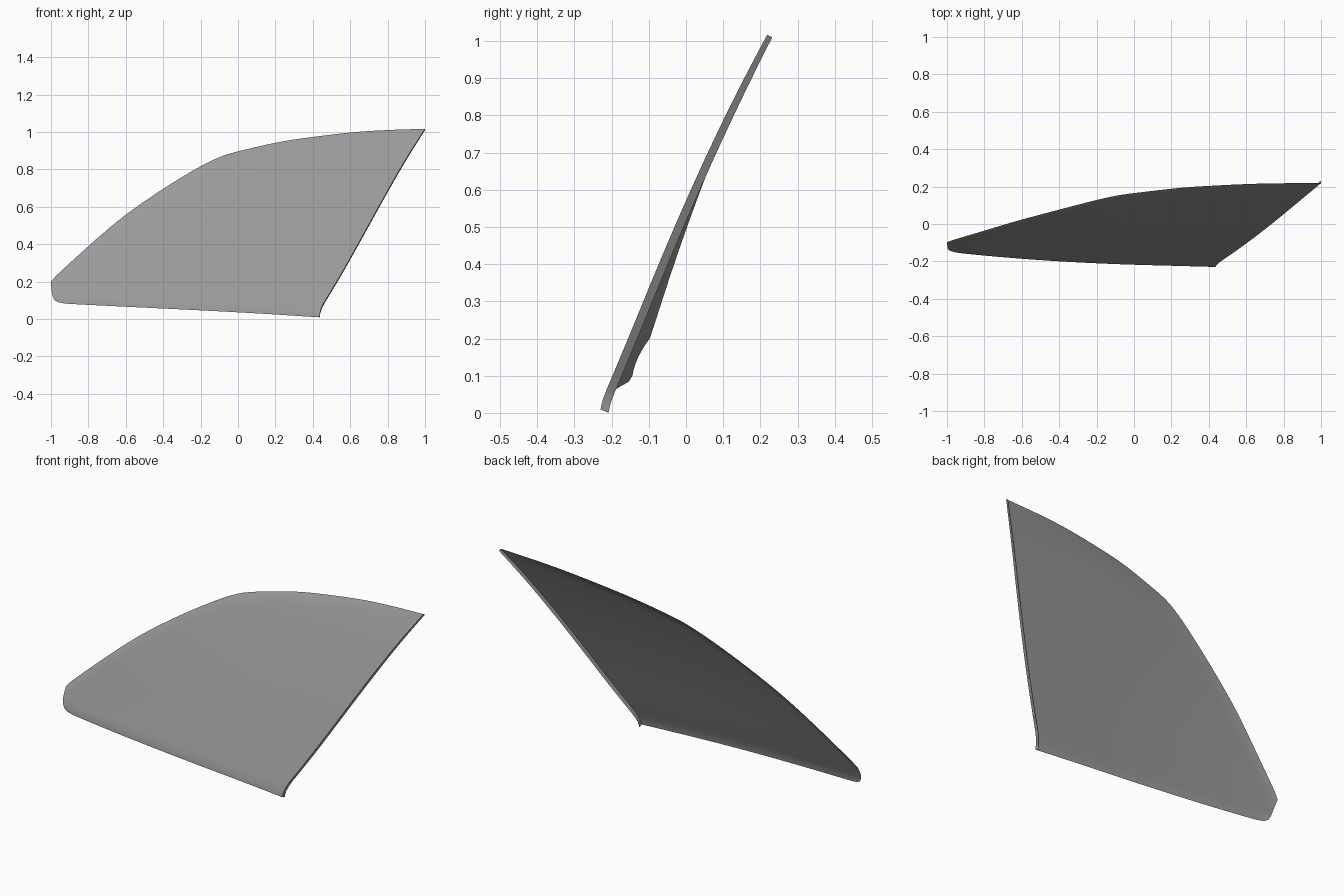
import bpy, bmesh, math
from mathutils import Vector

if "Cube" in bpy.data.objects:
    bpy.data.objects.remove(bpy.data.objects["Cube"])

NU, NV = 60, 28

# Outline of the pane in the front view (x, z), as four edges
BOTTOM = [(-0.98, 0.10), (-0.965, 0.09), (-0.944, 0.085), (-0.9, 0.08), (0.0, 0.037), (0.436, 0.009)]
TOP = [(-1.0, 0.20), (-0.976, 0.23), (-0.74, 0.444), (-0.60, 0.56), (-0.40, 0.698), (-0.20, 0.819),
       (-0.088, 0.872), (0.0, 0.897), (0.22, 0.948), (0.40, 0.974), (0.62, 1.0), (0.80, 1.011), (1.0, 1.017)]
LEFT = [(-0.98, 0.10), (-0.991, 0.12), (-0.997, 0.15), (-1.0, 0.20)]
RIGHT = [(0.436, 0.009), (0.440, 0.045), (0.457, 0.085), (0.498, 0.150), (0.592, 0.31), (0.780, 0.652),
         (0.898, 0.858), (1.0, 1.017)]


def soften(p):
    """Cut the corners of a polyline, keeping its ends."""
    out = [p[0]]
    for a, b in zip(p, p[1:]):
        out += [a.lerp(b, 0.25), a.lerp(b, 0.75)]
    return out + [p[-1]]


def sample(points, params):
    """Points of the softened polyline at the given fractions of its length."""
    p = soften(soften([Vector(q) for q in points]))
    d = [0.0]
    for a, b in zip(p, p[1:]):
        d.append(d[-1] + (b - a).length)
    out = []
    for f in params:
        s = d[-1] * f
        k = next((j for j in range(len(p) - 1) if s <= d[j + 1]), len(p) - 2)
        out.append(p[k].lerp(p[k + 1], min(1, (s - d[k]) / (d[k + 1] - d[k]))))
    return out


def depth(x, z, to_bottom, to_top):
    """Leaning curved sheet, wrapped towards the tip, its long edges curling back."""
    y = -0.2346 + 0.395 * z + 0.049 * z ** 3 + 0.04 * max(0.0, 0.1 - x) ** 2
    y -= 0.006 * max(0.0, 1 - z / 0.3) ** 2
    top_curl = 0.010 * min(1, (1 - x) / 0.7) * max(0.0, 1 - to_top / 0.06) ** 2
    bottom_curl = 0.007 * max(0.0, 1 - to_bottom / 0.05) ** 2
    return y + max(top_curl, bottom_curl)


# Blend the four edges into a grid and lay it on the surface
us = [i / NU for i in range(NU + 1)]
vs = [0.5 - 0.5 * math.cos(math.pi * j / NV) for j in range(NV + 1)]
b, t = sample(BOTTOM, us), sample(TOP, us)
l, r = sample(LEFT, vs), sample(RIGHT, vs)
bm = bmesh.new()
grid = []
for i, u in enumerate(us):
    height = (t[i] - b[i]).length
    col = []
    for j, v in enumerate(vs):
        q = (b[i] * (1 - v) + t[i] * v + l[j] * (1 - u) + r[j] * u
             - (b[0] * (1 - u) + b[NU] * u) * (1 - v) - (t[0] * (1 - u) + t[NU] * u) * v)
        y = depth(q.x, q.y, v * height, (1 - v) * height)
        col.append(bm.verts.new((q.x, y, q.y)))
    grid.append(col)

# Flange folded back along the slanted right edge
flange = []
for vert, v in zip(grid[-1], vs):
    lean = 0.395 + 0.147 * vert.co.z ** 2
    back = Vector((0, 1, -lean)).normalized()
    flange.append(bm.verts.new(vert.co + back * (0.023 - 0.008 * v ** 4)))
grid.append(flange)

for c0, c1 in zip(grid, grid[1:]):
    for j in range(NV):
        bm.faces.new((c0[j], c1[j], c1[j + 1], c0[j + 1]))
mesh = bpy.data.meshes.new("window_pane")
bm.to_mesh(mesh)
bm.free()
pane = bpy.data.objects.new("window_pane", mesh)
bpy.context.collection.objects.link(pane)
bpy.context.view_layer.objects.active = pane
pane.select_set(True)
bpy.ops.object.shade_smooth_by_angle(angle=0.8)

# Dark grey glass
glass = bpy.data.materials.new("dark_glass")
glass.diffuse_color = (0.32, 0.32, 0.32, 1)
glass.use_nodes = True
glass.node_tree.nodes["Principled BSDF"].inputs["Base Color"].default_value = glass.diffuse_color
mesh.materials.append(glass)
